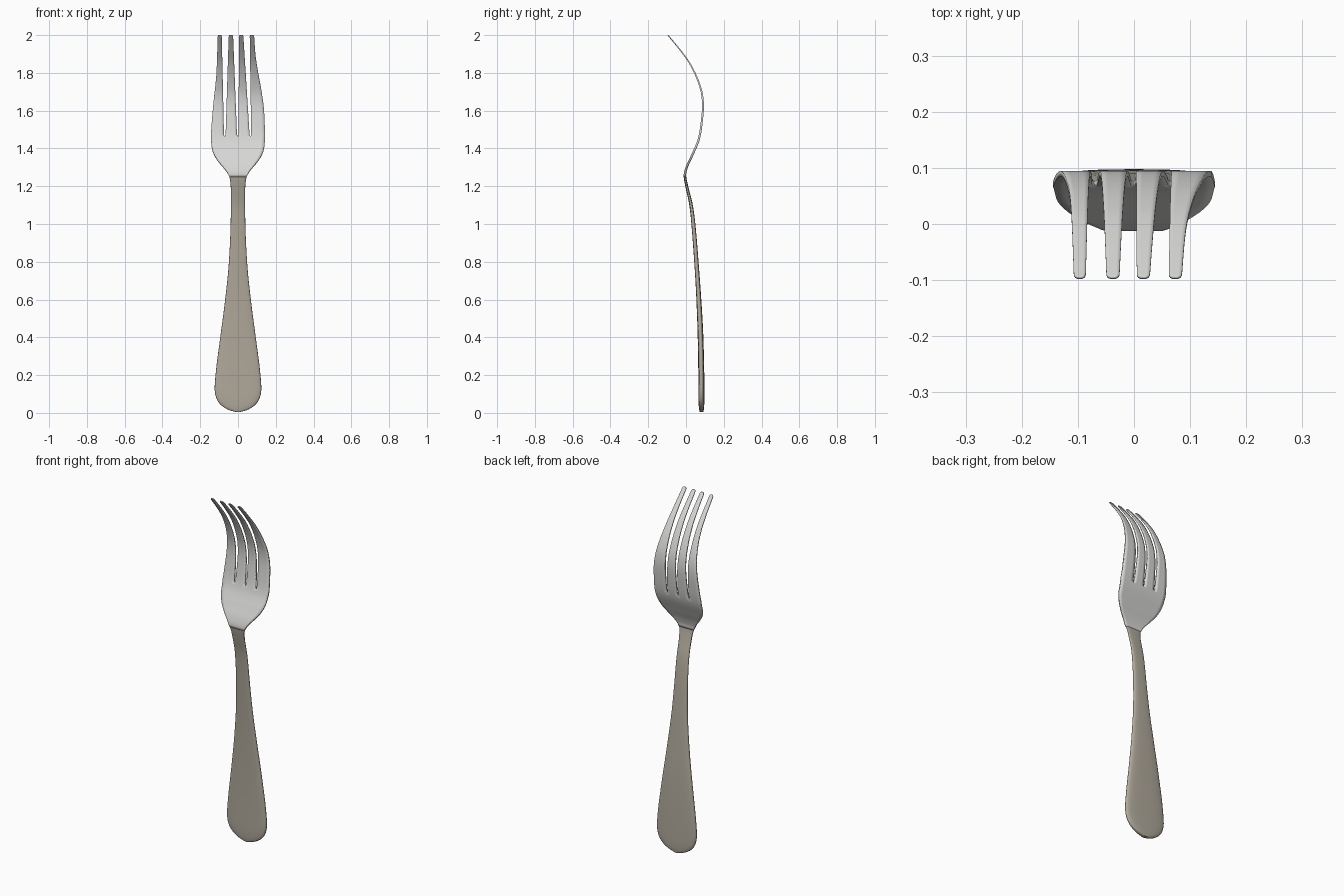
import bpy, bmesh, math

if "Cube" in bpy.data.objects:
    bpy.data.objects.remove(bpy.data.objects["Cube"])


def material(name, rgb):
    m = bpy.data.materials.new(name)
    m.diffuse_color = (*rgb, 1)
    m.use_nodes = True
    m.node_tree.nodes["Principled BSDF"].inputs["Base Color"].default_value = m.diffuse_color
    return m


def curve(points):
    """Smooth interpolation through (position, value) pairs, without overshoot."""
    d = [(b[1] - a[1]) / (b[0] - a[0]) for a, b in zip(points, points[1:])]
    m = [d[0]] + [0 if a * b <= 0 else 2 * a * b / (a + b) for a, b in zip(d, d[1:])] + [d[-1]]

    def f(z):
        z = min(max(z, points[0][0]), points[-1][0])
        i = next(k for k in range(len(d)) if z <= points[k + 1][0])
        (x0, y0), (x1, y1) = points[i], points[i + 1]
        h = x1 - x0
        t = (z - x0) / h
        return (y0 * (1 + 2 * t) * (1 - t) ** 2 + h * m[i] * t * (1 - t) ** 2
                + y1 * t * t * (3 - 2 * t) + h * m[i + 1] * t * t * (t - 1))
    return f


def finish(bm, name, mat):
    bmesh.ops.recalc_face_normals(bm, faces=bm.faces)
    me = bpy.data.meshes.new(name)
    bm.to_mesh(me)
    bm.free()
    ob = bpy.data.objects.new(name, me)
    bpy.context.collection.objects.link(ob)
    me.materials.append(mat)
    return ob


def smooth(ob, angle):
    bpy.ops.object.select_all(action='DESELECT')
    bpy.context.view_layer.objects.active = ob
    ob.select_set(True)
    bpy.ops.object.shade_smooth_by_angle(angle=math.radians(angle))


# Side profile shared by handle and head
spine = curve([(0, .082), (.2, .081), (.4, .077), (.6, .068), (.8, .055), (1, .039),
               (1.1, .027), (1.2, .004), (1.26, -.006), (1.3, .004), (1.36, .031),
               (1.45, .068), (1.52, .081), (1.63, .090), (1.68, .086), (1.75, .067),
               (1.85, .02), (1.92, -.03), (2, -.096)])

# Handle: rounded cross-sections lofted along the spine
handle_w = curve([(.005, .012), (.012, .04), (.025, .068), (.045, .094), (.075, .114),
                  (.125, .124), (.2, .119), (.4, .094), (.6, .068), (.8, .048),
                  (1, .039), (1.15, .037), (1.22, .040), (1.25, .046)])
handle_t = curve([(.005, .010), (.03, .014), (.08, .016), (.4, .015), (.7, .012),
                  (1, .0105), (1.25, .007)])
bm = bmesh.new()
rings = []
zs = [.005, .008, .012, .018, .025, .034, .045, .06, .08, .1, .125, .16]
zs += [.2 + .05 * i for i in range(17)] + [1.03, 1.06, 1.09, 1.12, 1.15, 1.18, 1.2, 1.22, 1.235, 1.25]
for z in zs:
    ring = []
    for k in range(32):
        a = math.tau * k / 32
        c, s = math.cos(a), math.sin(a)
        x = handle_w(z) * math.copysign(abs(c) ** .7, c)
        y = handle_t(z) * math.copysign(abs(s) ** .6, s)
        ring.append(bm.verts.new((x, spine(z) + y, z)))
    rings.append(ring)
for a, b in zip(rings, rings[1:]):
    for k in range(32):
        n = (k + 1) % 32
        bm.faces.new((a[k], a[n], b[n], b[k]))
bm.faces.new(rings[0])
bm.faces.new(rings[-1])
smooth(finish(bm, "handle", material("warm grey", (.44, .40, .33))), 50)

# Head: one sheet that splits into four tapering tines
SPLIT = 1.462
head_w = curve([(1.25, .045), (1.28, .062), (1.32, .095), (1.36, .123), (1.4, .138), (1.462, .144)])
slots = (-.070, -.001, .066)
root = [-.144, *slots, .144]
left_edge = curve([(SPLIT, -.144), (1.55, -.138), (1.65, -.129), (1.8, -.114), (2, -.107)])
right_edge = curve([(SPLIT, .144), (1.6, .138), (1.7, .125), (1.8, .107), (1.9, .092), (2, .085)])
tips = ((-.107, -.086), (-.049, -.026), (.005, .028), (.062, .085))


def tine_span(i, z):
    if z <= SPLIT:
        k = head_w(z) / .144
        return root[i] * k, root[i + 1] * k
    t = (z - SPLIT) / (2 - SPLIT)
    gap = .004 * min(1, (z - SPLIT) / .01) * (1 - t)
    l = left_edge(z) if i == 0 else root[i] + (tips[i][0] - root[i]) * t + gap
    r = right_edge(z) if i == 3 else root[i + 1] + (tips[i][1] - root[i + 1]) * t - gap
    # round the tip
    f = 1 if z < 1.99 else .4 + .6 * math.sqrt(max(0, 1 - ((z - 1.99) / .01) ** 2))
    m = (l + r) / 2
    return m + (l - m) * f, m + (r - m) * f


rows = [1.25 + .0125 * i for i in range(17)] + [SPLIT, 1.467, 1.472, 1.485]
rows += [1.5 + .02 * i for i in range(25)] + [1.99, 1.994, 1.9975, 2]
bm = bmesh.new()
N = 4
for i in range(4):
    prev = None
    for z in rows:
        l, r = tine_span(i, z)
        row = [bm.verts.new((l + (r - l) * k / N, spine(z), z)) for k in range(N + 1)]
        if prev:
            for k in range(N):
                bm.faces.new((prev[k], prev[k + 1], row[k + 1], row[k]))
        prev = row
bmesh.ops.remove_doubles(bm, verts=bm.verts, dist=.00002)
head = finish(bm, "fork_head", material("light silver", (.68, .68, .67)))

# Sheet thickness, thinning toward the tips
thick = curve([(1.25, 1), (1.45, .85), (1.7, .7), (2, .4)])
group = head.vertex_groups.new(name="thickness")
for v in head.data.vertices:
    group.add([v.index], thick(v.co.z), 'REPLACE')
mod = head.modifiers.new("thickness", 'SOLIDIFY')
mod.thickness = .013
mod.offset = 0
mod.vertex_group = "thickness"
smooth(head, 40)
